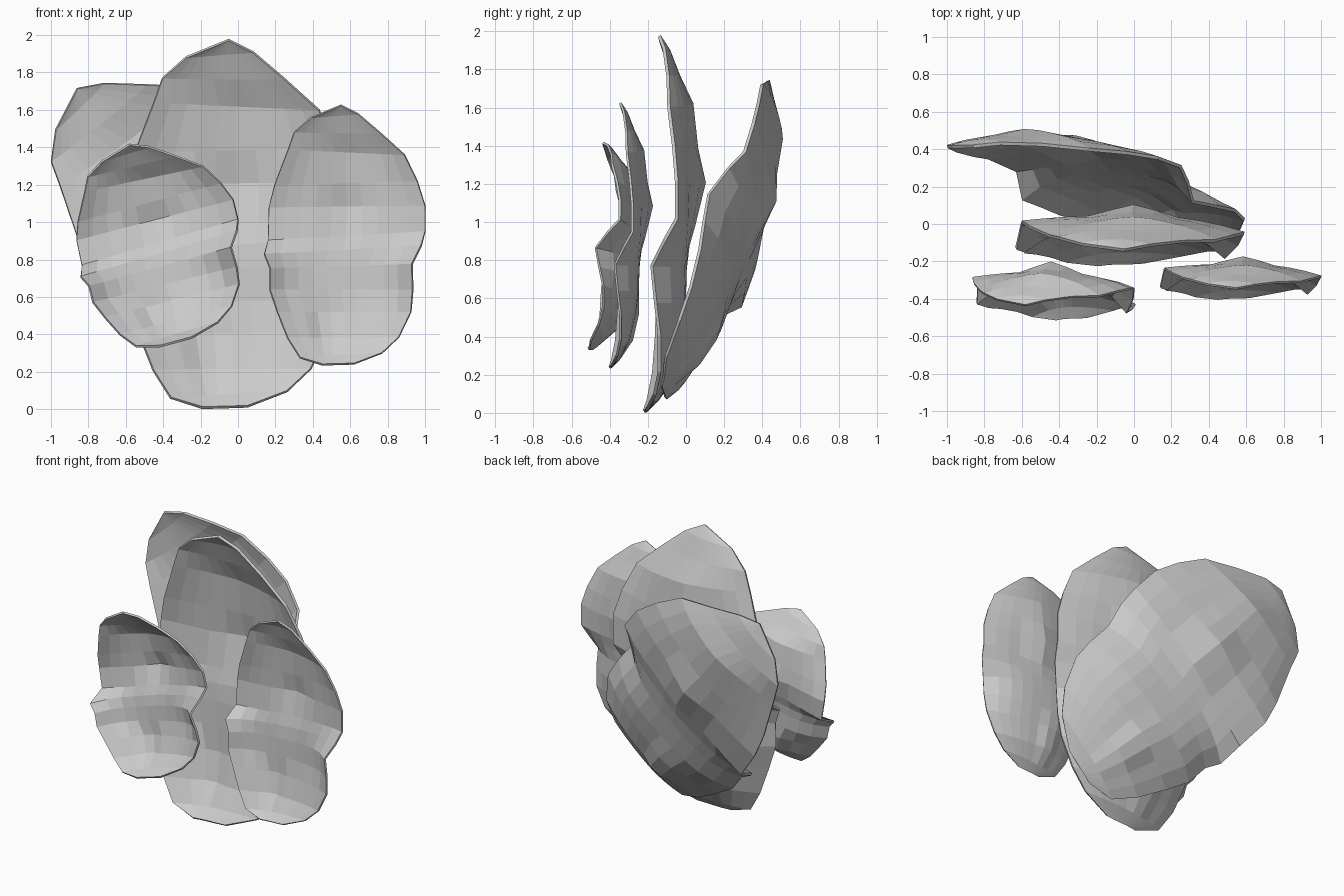
import bpy, bmesh, math
from mathutils import Matrix, Vector

if "Cube" in bpy.data.objects:
    bpy.data.objects.remove(bpy.data.objects["Cube"])

grey = bpy.data.materials.new("light_grey")
grey.diffuse_color = (0.6, 0.6, 0.6, 1)
grey.use_nodes = True
grey.node_tree.nodes["Principled BSDF"].inputs["Base Color"].default_value = grey.diffuse_color

# Leaf outline rows, bottom to tip: left x, z, y, right x, z, y, centre y, vein depth
ROWS = [
    (-.19, .007, -.22, .05, .014, -.205, -.21, 0),
    (-.36, .06, -.20, .262, .095, -.165, -.145, 0),
    (-.454, .209, -.17, .39, .216, -.14, -.075, 0),
    (-.532, .407, -.155, .482, .407, -.14, -.03, 0),
    (-.589, .577, -.15, .496, .577, -.16, -.01, 0),
    (-.589, .74, -.145, .49, .77, -.18, -.005, 0),
    (-.631, .845, -.13, .56, .91, -.11, .0, .01),
    (-.603, .95, .0, .589, 1.017, -.05, .015, .025),
    (-.596, 1.2, .01, .589, 1.215, -.05, .04, .055),
    (-.553, 1.372, -.02, .53, 1.40, -.065, .035, .02),
    (-.45, 1.64, -.065, .433, 1.60, -.09, .02, .01),
    (-.404, 1.77, -.075, .25, 1.765, -.095, -.04, 0),
    (-.277, 1.882, -.11, .08, 1.91, -.115, -.09, 0),
    (-.05, 1.975, -.14, -.05, 1.975, -.14, -.14, 0),
]
TIP = Vector((-.05, -.14, 1.975))
COLS = 10


def leaf(name, tip, scale=(1, 1, 1), rot=(0, 0, 0)):
    """Thin scooped leaf, placed by its tip."""
    bm = bmesh.new()
    grid = []
    for r, (lx, lz, ly, rx, rz, ry, cy, vein) in enumerate(ROWS):
        line = []
        for c in range(COLS + 1):
            f = c / COLS
            t = abs(2 * f - 1)
            # the lower rim curls forward more sharply than the upper rim
            bow = 1 - t ** (3.2 if 3 < r < 8 else 2.1)
            y = (ly if f < .5 else ry) * (1 - bow) + cy * bow
            y += vein * max(0, 1 - t * 2.5)     # central vein
            if r in (2, 3) and c in (3, 4):     # small dent low on the leaf
                y += .025
            p = Vector((lx + (rx - lx) * f, y, lz + (rz - lz) * f))
            line.append(bm.verts.new(p - TIP))
        grid.append(line)
    for a, b in zip(grid, grid[1:]):
        for c in range(COLS):
            bm.faces.new((a[c], a[c + 1], b[c + 1], b[c]))
    bmesh.ops.remove_doubles(bm, verts=bm.verts, dist=.0005)
    # spin within the leaf plane first, then tilt and yaw
    tilt, spin, yaw = [Matrix.Rotation(math.radians(a), 4, ax)
                       for a, ax in zip(rot, 'XYZ')]
    size = Matrix.Diagonal((*scale, 1))
    bm.transform(Matrix.Translation(tip) @ yaw @ tilt @ spin @ size)
    bmesh.ops.recalc_face_normals(bm, faces=bm.faces)
    me = bpy.data.meshes.new(name)
    bm.to_mesh(me)
    bm.free()
    me.materials.append(grey)
    ob = bpy.data.objects.new(name, me)
    bpy.context.collection.objects.link(ob)
    m = ob.modifiers.new("thickness", 'SOLIDIFY')
    m.thickness = .018 * scale[0]
    m.offset = 0


leaf("middle_leaf", (-.05, -.14, 1.975))
leaf("right_front_leaf", (.55, -.345, 1.625), (.705, .705, .705))
leaf("left_front_leaf", (-.58, -.435, 1.415), (.73, .97, .552), (0, -14, 0))
leaf("back_leaf", (-.86, .415, 1.715), (1, 1, 1.015), (-12, -40, -6.5))
